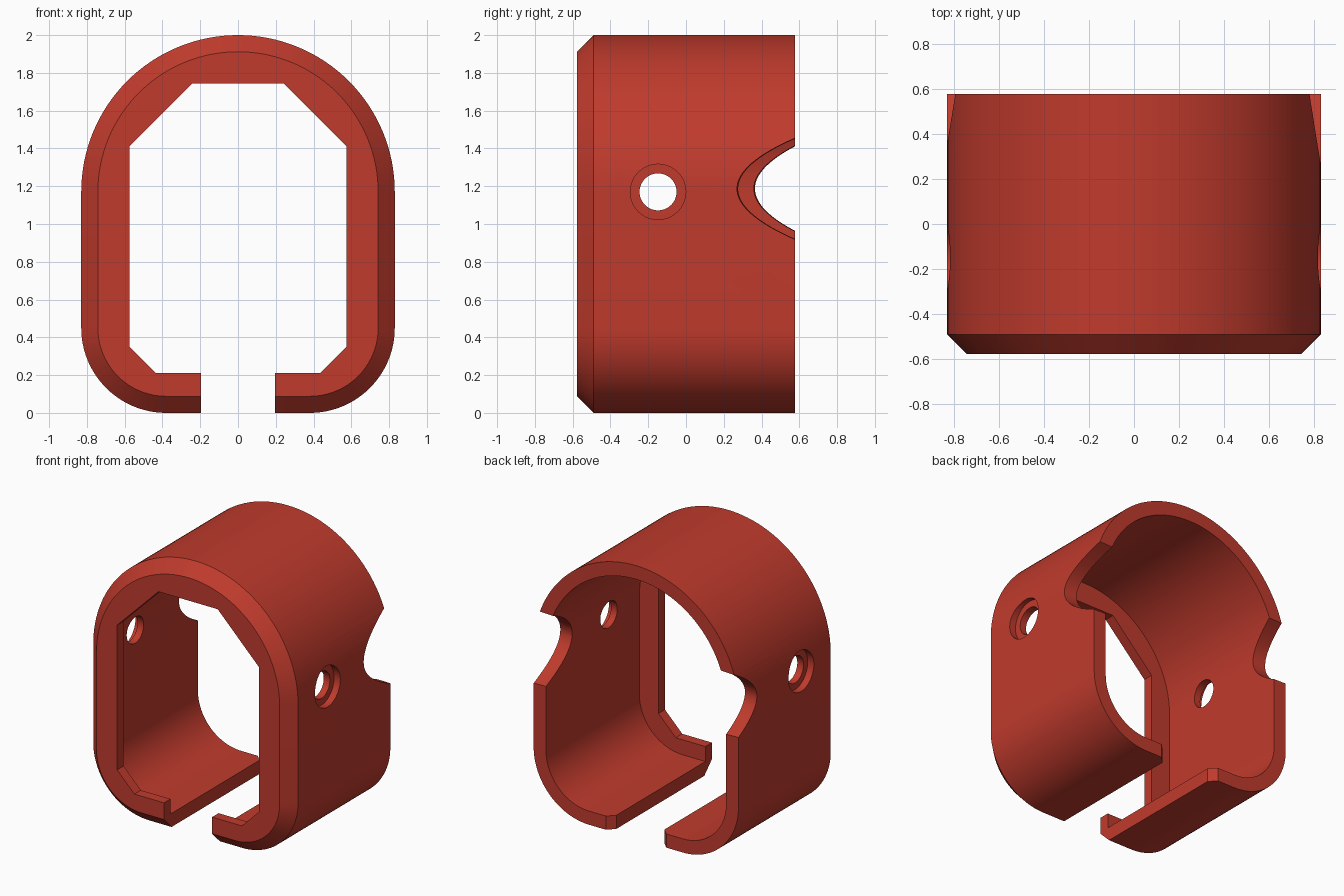
import bpy, bmesh, math

if "Cube" in bpy.data.objects:
    bpy.data.objects.remove(bpy.data.objects["Cube"])

HALF_W, TOP_Z, LOW_R, BACK = 0.83, 1.17, 0.45, 0.578
WALL = 0.1

red = bpy.data.materials.new("brick red")
red.diffuse_color = (0.527, 0.043, 0.026, 1)
red.use_nodes = True
red.node_tree.nodes["Principled BSDF"].inputs["Base Color"].default_value = red.diffuse_color


def loft(name, rings):
    """Closed solid through rings of equal point count."""
    bm = bmesh.new()
    loops = [[bm.verts.new(p) for p in ring] for ring in rings]
    n = len(loops[0])
    for a, b in zip(loops, loops[1:]):
        for i in range(n):
            j = (i + 1) % n
            bm.faces.new((a[i], a[j], b[j], b[i]))
    bm.faces.new(loops[0])
    bm.faces.new(loops[-1])
    bmesh.ops.recalc_face_normals(bm, faces=bm.faces)
    mesh = bpy.data.meshes.new(name)
    bm.to_mesh(mesh)
    bm.free()
    mesh.materials.append(red)
    obj = bpy.data.objects.new(name, mesh)
    bpy.context.collection.objects.link(obj)
    return obj


def arc(cx, cz, r, start, end, steps):
    return [(cx + r * math.cos(math.radians(start + (end - start) * i / steps)),
             cz + r * math.sin(math.radians(start + (end - start) * i / steps)))
            for i in range(steps + 1)]


def profile(y, inset):
    """Round-topped outline with rounded lower corners, moved inward by inset."""
    cx, r = HALF_W - LOW_R, LOW_R - inset
    pts = (arc(0, TOP_Z, HALF_W - inset, 0, 180, 64)
           + arc(-cx, LOW_R, r, 180, 270, 24)
           + arc(cx, LOW_R, r, 270, 360, 24))
    return [(x, y, z) for x, z in pts]


def prism_y(name, pts, y0, y1):
    return loft(name, [[(x, y, z) for x, z in pts] for y in (y0, y1)])


def hole_x(name, r, x0, x1):
    pts = arc(-0.148, TOP_Z, r, 0, 360, 40)[:-1]
    return loft(name, [[(x, y, z) for y, z in pts] for x in (x0, x1)])


# Sleeve body with a bevelled front rim
body = loft("sleeve_body", [profile(-BACK, 0.088), profile(-0.49, 0), profile(BACK, 0)])

# Cavity open at the back, leaving a thin front lip
cutters = [loft("cavity_cutter", [profile(-0.503, WALL), profile(0.8, WALL)])]

# Angular front window
right = [(0.435, 0.21), (0.575, 0.35), (0.575, 1.41), (0.24, 1.745)]
window = right + [(-x, z) for x, z in reversed(right)]
cutters.append(prism_y("window_cutter", window, -0.8, -0.3))

# Bottom slot, its back corners flared
s, f = 0.195, 0.05
slot = [(-s, -0.8), (s, -0.8), (s, BACK - f), (s + f + 0.1, BACK + 0.1),
        (-s - f - 0.1, BACK + 0.1), (-s, BACK - f)]
cutters.append(loft("slot_cutter", [[(x, y, z) for x, y in slot] for z in (-0.2, 0.45)]))

# Cross holes with counterbores on both sides
cutters.append(hole_x("cross_hole_cutter", 0.098, -1.2, 1.2))
for side in (-1, 1):
    cutters.append(hole_x("counterbore_cutter", 0.147, side * (HALF_W - 0.05), side * 1.2))

# Curved notch through the back edges, slightly slanted across the width
heights = [-0.4 + 0.8 * i / 48 for i in range(49)]
cutters.append(loft("notch_cutter", [
    [(x, 0.3175 - 0.0572 * x + h * h / 0.235, 1.187 + h) for h in heights]
    for x in (-1.2, 1.2)]))

bpy.context.view_layer.objects.active = body
body.select_set(True)
for cutter in cutters:
    cutter.hide_render = True
    mod = body.modifiers.new(cutter.name, 'BOOLEAN')
    mod.operation = 'DIFFERENCE'
    mod.solver = 'EXACT'
    mod.object = cutter
    bpy.ops.object.modifier_apply(modifier=mod.name)
    bpy.data.objects.remove(cutter)

bpy.ops.object.shade_smooth_by_angle(angle=math.radians(30))
